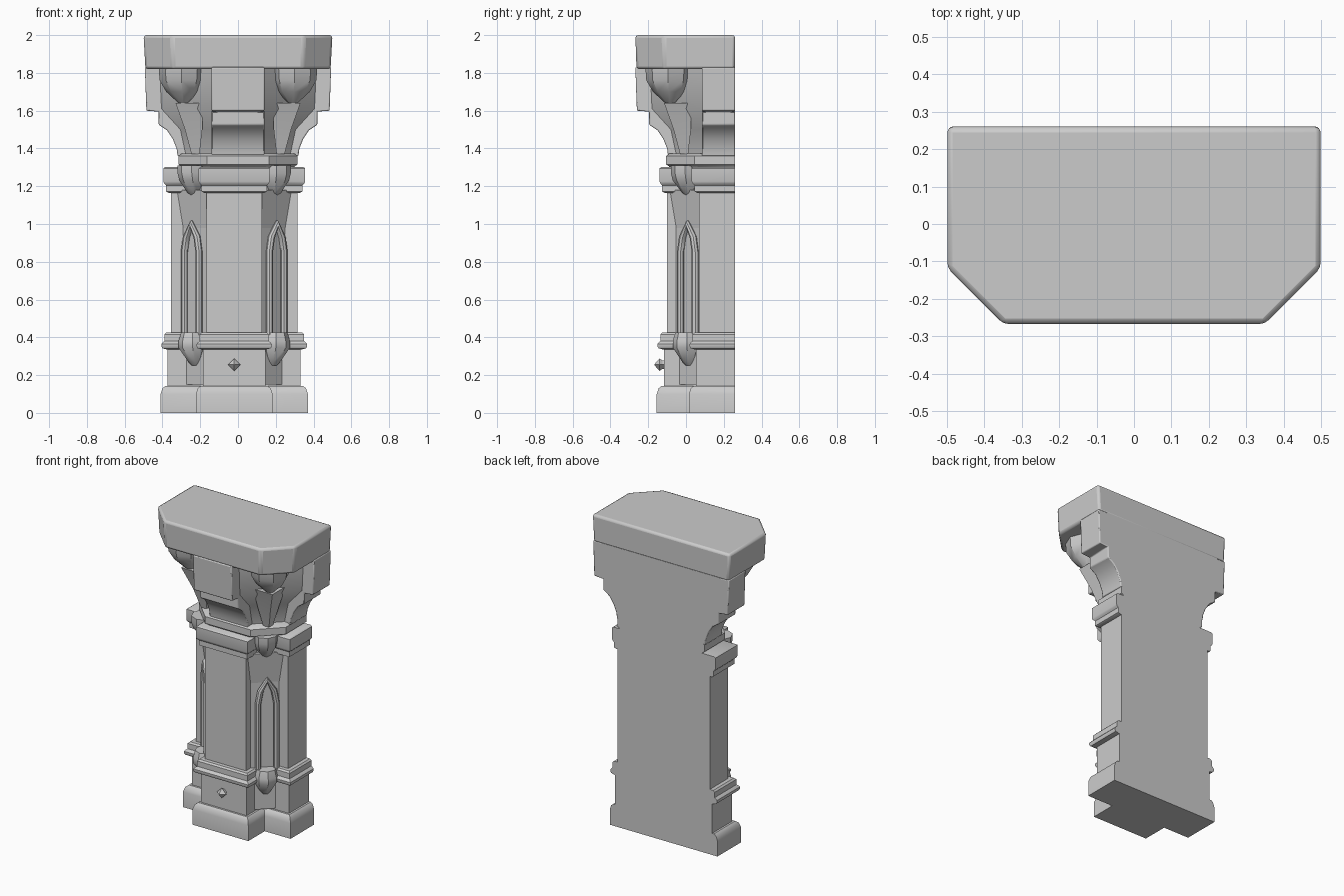
import bpy, bmesh, math
from mathutils import Vector

cube = bpy.data.objects.get("Cube")
if cube:
    bpy.data.objects.remove(cube)

stone = bpy.data.materials.new("grey_stone")
stone.use_nodes = True
COLOR = (0.6, 0.6, 0.6, 1)
stone.diffuse_color = COLOR
stone.node_tree.nodes["Principled BSDF"].inputs["Base Color"].default_value = COLOR

BACK = 0.26      # flat wall side
CX = -0.02       # the shaft stands slightly off centre


def finish(obj, bevel=0, angle=35):
    obj.data.materials.clear()
    obj.data.materials.append(stone)
    if bevel:
        mod = obj.modifiers.new("soft_edges", "BEVEL")
        mod.width, mod.segments, mod.limit_method = bevel, 2, "ANGLE"
    bpy.ops.object.select_all(action="DESELECT")
    obj.select_set(True)
    bpy.context.view_layer.objects.active = obj
    bpy.ops.object.shade_smooth_by_angle(angle=math.radians(angle))
    return obj


def loft(name, rings, bevel=0, angle=35):
    """Skin a list of equal point rings and cap both ends."""
    bm = bmesh.new()
    loops = [[bm.verts.new(p) for p in ring] for ring in rings]
    n = len(loops[0])
    for low, high in zip(loops, loops[1:]):
        for i in range(n):
            j = (i + 1) % n
            bm.faces.new((low[i], low[j], high[j], high[i]))
    bm.faces.new(loops[0][::-1])
    bm.faces.new(loops[-1])
    bmesh.ops.recalc_face_normals(bm, faces=bm.faces)
    mesh = bpy.data.meshes.new(name)
    bm.to_mesh(mesh)
    bm.free()
    obj = bpy.data.objects.new(name, mesh)
    bpy.context.collection.objects.link(obj)
    return finish(obj, bevel, angle)


def tee(z, d):
    """T-shaped plan of the pillar, grown outward by d."""
    a, b, f, s = 0.148 + d, 0.335 + d, -0.10 - d, 0.07 - d
    right = [(a, f), (a, s), (b, s), (b, BACK)]
    plan = right + [(-x, y) for x, y in reversed(right)]
    return [(CX + x, y, z) for x, y in plan]


def octagon(z, half, chamfer, front, back=BACK):
    """Half-octagon plan with chamfered front corners."""
    right = [(half - chamfer, front), (half, front + chamfer), (half, back)]
    return [(x, y, z) for x, y in right + [(-x, y) for x, y in reversed(right)]]


def spike(name, side, cx, sections, sides=8, angle=35):
    """Faceted pendant from (z, x, y, radius) sections, on either side."""
    rings = []
    for z, x, y, r in sections:
        ring = []
        for i in range(sides):
            t = math.tau * i / sides - math.pi / 4
            ring.append((cx + side * (x + r * math.cos(t)), y + r * math.sin(t), z))
        rings.append(ring)
    return loft(name, rings, 0, angle)


# Pillar body in stacked mouldings
loft("plinth", [tee(0, .055), tee(.10, .055), tee(.13, .045), tee(.142, .03)])
loft("pedestal", [tee(.14, .017), tee(.345, .017)])
loft("lower_collar", [tee(.335, .02), tee(.342, .045), tee(.352, .051), tee(.365, .051),
                      tee(.375, .042), tee(.38, .035), tee(.415, .035), tee(.425, .025)])
loft("shaft", [tee(.42, 0), tee(1.18, 0)])
loft("upper_collar", [tee(1.165, .012), tee(1.172, .026), tee(1.205, .026), tee(1.215, .036),
                      tee(1.225, .04), tee(1.295, .04), tee(1.302, .03)])

# Octagonal neck and flaring bell of the capital
loft("neck", [octagon(1.28, .29, .15, -.08), octagon(1.305, .30, .15, -.09),
              octagon(1.315, .315, .15, -.105), octagon(1.36, .315, .15, -.105),
              octagon(1.372, .30, .15, -.09)])
loft("capital_bell", [octagon(1.36, .29, .17, -.07), octagon(1.50, .33, .22, -.11),
                      octagon(1.61, .41, .27, -.18), octagon(1.83, .43, .30, -.20)])

# Stepped brackets under the abacus, front and sides share one profile
STEPS = [(.32, 1.36), (.325, 1.40), (.345, 1.45), (.375, 1.495), (.42, 1.525),
         (.42, 1.595), (.485, 1.60), (.493, 1.83)]
outline = STEPS + [(-u, z) for u, z in reversed(STEPS)]
loft("side_brackets", [[(u, y, z) for u, z in outline] for y in (.085, BACK)], .006)
outline = STEPS + [(.1, 1.83), (.1, 1.36)]
loft("front_bracket", [[(x, .225 - u, z) for u, z in outline] for x in (-.14, .14)], .006)

# Abacus slab
loft("abacus", [octagon(1.82, .49, .145, -.262), octagon(2.0, .5, .15, -.268)], .015)

for side, label in ((1, "left"), (-1, "right")):
    # Diagonal filler behind the niche
    corner = [(.1, -.052), (.148, -.052), (.27, .07), (.27, .15), (.1, .15)]
    loft(label + "_niche_back", [[(CX + side * x, y, z) for x, y in corner]
                                 for z in (.15, 1.3)])
    # Sloping hood above the arch
    hood = [(.148, -.052), (.27, .07), (.2, .09)]
    flare = [(.148, -.085), (.303, .07), (.2, .09)]
    loft(label + "_niche_hood", [[(CX + side * x, y, z) for x, y in ring]
                                 for ring, z in ((hood, .98), (flare, 1.18))])
    # Pointed arch moulding
    curve = bpy.data.curves.new(label + "_pointed_arch", "CURVE")
    curve.dimensions = "3D"
    curve.bevel_depth, curve.bevel_resolution = .019, 2
    curve.use_fill_caps = True
    path = [(-.055, .38), (-.055, .85), (-.04, .93), (0, 1.0),
            (.04, .93), (.055, .85), (.055, .38)]
    line = curve.splines.new("POLY")
    line.points.add(len(path) - 1)
    for point, (t, z) in zip(line.points, path):
        point.co = (CX + side * (.225 + t * .71), .01 + t * .71, z, 1)
    arch = bpy.data.objects.new(label + "_pointed_arch", curve)
    bpy.context.collection.objects.link(arch)
    bpy.ops.object.select_all(action="DESELECT")
    arch.select_set(True)
    bpy.context.view_layer.objects.active = arch
    bpy.ops.object.convert(target="MESH")
    finish(bpy.context.object)
    # Corbels below and above the niche
    spike(label + "_lower_corbel", side, CX,
          [(.25, .205, .02, .02), (.27, .208, .015, .035), (.345, .22, .005, .075),
           (.38, .22, .005, .075), (.425, .22, .005, .062)])
    spike(label + "_upper_corbel", side, CX,
          [(1.145, .21, .02, .018), (1.165, .212, .015, .035), (1.23, .22, .0, .07),
           (1.27, .225, -.005, .075), (1.31, .225, -.005, .075)])
    # Two tiers of carved leaves on the capital's diagonal corners
    spike(label + "_lower_leaf", side, 0,
          [(1.37, .225, -.01, .03), (1.50, .235, -.02, .065), (1.64, .26, -.045, .10)], 4)
    spike(label + "_upper_leaf", side, 0,
          [(1.635, .29, -.085, .02), (1.70, .295, -.09, .085),
           (1.76, .30, -.095, .115), (1.83, .30, -.095, .12)])

# Diamond stud on the pedestal
stud = [(-.10, .02), (-.125, .022), (-.14, .033), (-.168, .002)]
loft("diamond_stud", [[(CX + r * math.cos(k * math.pi / 2), y, .255 + r * math.sin(k * math.pi / 2))
                       for k in range(4)] for y, r in stud], 0, 20)
